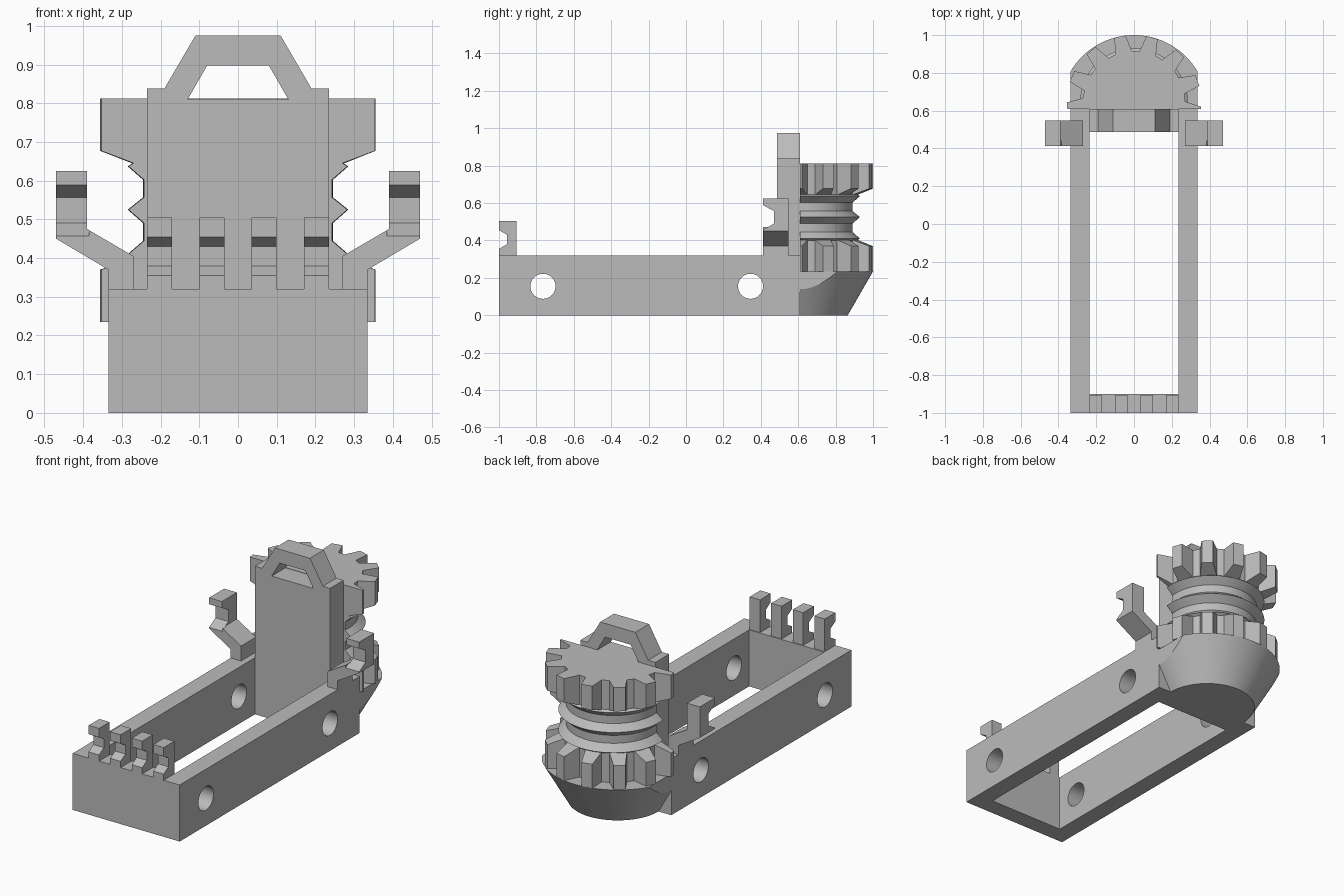
import bpy, bmesh, math
from mathutils import Vector, Matrix

if "Cube" in bpy.data.objects:
    bpy.data.objects.remove(bpy.data.objects["Cube"], do_unlink=True)

grey = bpy.data.materials.new("plain_grey")
grey.use_nodes = True
COLOUR = (0.5, 0.5, 0.5, 1)
grey.diffuse_color = COLOUR
grey.node_tree.nodes["Principled BSDF"].inputs["Base Color"].default_value = COLOUR

BACK = 0.61       # rear face of the upright plate
SPOOL_Y = 0.645   # axis of the spool and its teeth


def finish(name, bm):
    bmesh.ops.recalc_face_normals(bm, faces=bm.faces[:])
    mesh = bpy.data.meshes.new(name)
    bm.to_mesh(mesh)
    bm.free()
    mesh.materials.append(grey)
    obj = bpy.data.objects.new(name, mesh)
    bpy.context.collection.objects.link(obj)
    return obj


def prism(name, points, axis, start, end):
    """Extrude a 2D outline along x, y or z."""
    bm = bmesh.new()
    place = {"x": lambda p, t: (t, p[0], p[1]),
             "y": lambda p, t: (p[0], t, p[1]),
             "z": lambda p, t: (p[0], p[1], t)}[axis]
    face = bm.faces.new([bm.verts.new(place(p, start)) for p in points])
    move = Vector(place((0, 0), end - start))
    out = bmesh.ops.extrude_face_region(bm, geom=[face])
    bmesh.ops.translate(bm, vec=move, verts=[v for v in out["geom"] if isinstance(v, bmesh.types.BMVert)])
    return finish(name, bm)


def rect(a0, b0, a1, b1):
    return [(a0, b0), (a1, b0), (a1, b1), (a0, b1)]


def circle(cx, cy, r, n=48):
    return [(cx + r * math.cos(math.tau * i / n), cy + r * math.sin(math.tau * i / n)) for i in range(n)]


def cut(obj, cutter):
    mod = obj.modifiers.new("cut", "BOOLEAN")
    mod.operation, mod.solver, mod.object = "DIFFERENCE", "EXACT", cutter
    bpy.context.view_layer.objects.active = obj
    bpy.ops.object.modifier_apply(modifier=mod.name)
    bpy.data.objects.remove(cutter, do_unlink=True)


def smooth(obj):
    bpy.ops.object.select_all(action="DESELECT")
    obj.select_set(True)
    bpy.context.view_layer.objects.active = obj
    bpy.ops.object.shade_smooth_by_angle(angle=math.radians(25))


def trim(bm, point, normal):
    """Remove everything on the normal side of a plane and cap the cut."""
    out = bmesh.ops.bisect_plane(bm, geom=bm.verts[:] + bm.edges[:] + bm.faces[:], dist=1e-5,
                                 plane_co=point, plane_no=normal, clear_outer=True)
    edges = [e for e in out["geom_cut"] if isinstance(e, bmesh.types.BMEdge) and e.is_boundary]
    if edges:
        bmesh.ops.contextual_create(bm, geom=edges)


def lathe(profile, centre_y, n=72):
    """Closed turned solid around a vertical axis."""
    bm = bmesh.new()
    rings = [[bm.verts.new((x, y, z)) for x, y in circle(0, centre_y, r, n)] for r, z in profile]
    for low, high in zip(rings, rings[1:]):
        for i in range(n):
            j = (i + 1) % n
            bm.faces.new((low[i], low[j], high[j], high[i]))
    bm.faces.new(rings[0][::-1])
    bm.faces.new(rings[-1])
    return bm


# Open rectangular frame with round holes through its side rails
frame = prism("frame", rect(-0.335, -1, 0.335, BACK), "z", 0, 0.32)
cut(frame, prism("frame_opening", rect(-0.235, -0.9, 0.235, 0.487), "z", -0.1, 0.5))
for y in (-0.765, 0.345):
    cut(frame, prism("rail_hole", circle(y, 0.155, 0.067), "x", -0.5, 0.5))
smooth(frame)

# Upright plate with a trapezoid carrying handle
half = [(0.235, 0.32), (0.235, 0.838), (0.19, 0.838), (0.11, 0.975)]
plate = prism("upright_plate", half + [(-x, z) for x, z in half[::-1]], "y", 0.487, BACK)
grip = [(0.13, 0.81), (0.08, 0.897)]
cut(plate, prism("grip_opening", grip + [(-x, z) for x, z in grip[::-1]], "y", 0.4, 0.7))

# Row of notched hooks on the front wall
hook = [(-1, 0.32), (-0.905, 0.32), (-0.905, 0.505), (-1, 0.505),
        (-1, 0.455), (-0.957, 0.43), (-0.957, 0.38), (-1, 0.355)]
for i in range(4):
    x = -0.235 + i * 0.135
    prism(f"front_hook_{i + 1}", hook, "x", x, x + 0.065)

# Bent side arms, each notched at the front
arm = [(0.27, 0.32), (0.335, 0.32), (0.335, 0.37), (0.47, 0.45), (0.47, 0.625),
       (0.39, 0.625), (0.39, 0.475), (0.27, 0.405)]
notch = [(0.38, 0.607), (0.41, 0.59), (0.47, 0.557), (0.47, 0.49), (0.41, 0.455), (0.38, 0.438)]
for side, s in (("left", 1), ("right", -1)):
    obj = prism(side + "_arm", [(s * x, z) for x, z in arm], "y", 0.413, 0.547)
    cut(obj, prism("arm_notch", notch, "x", s * 0.385, s * 0.6))

# Tapered rear base, flattened at the sides
bm = lathe([(0.255, 0), (0.39, 0.235)], BACK, 96)
trim(bm, (0, BACK, 0), (0, -1, 0))
for s in (1, -1):
    trim(bm, (s * 0.335, 0, 0), (s, 0, 0))
smooth(finish("rear_base", bm))

# Half spool with a ridge round its waist
lower = [(0.27, 0.235), (0.27, 0.4), (0.285, 0.41), (0.245, 0.445), (0.245, 0.49)]
bm = lathe(lower + [(0.285, 0.525)] + [(r, 1.047 - z) for r, z in lower[::-1]], SPOOL_Y)
trim(bm, (0, BACK, 0), (0, -1, 0))
smooth(finish("spool", bm))


# Rings of tapered teeth above and below the waist
def teeth(name, outline, count=13, first=102):
    bm = bmesh.new()
    for k in range(count):
        angle = first + 360 * k / count
        if 194 < angle % 360 < 346:
            continue
        sides = []
        for s in (-1, 1):
            sides.append([bm.verts.new((r, s * (0.048 if r < 0.3 else 0.03), z)) for r, z in outline])
        a, b = sides
        bm.faces.new(a)
        bm.faces.new(b[::-1])
        for i in range(len(a)):
            j = (i + 1) % len(a)
            bm.faces.new((a[i], b[i], b[j], a[j]))
        turn = Matrix.Translation((0, SPOOL_Y, 0)) @ Matrix.Rotation(math.radians(angle), 4, "Z")
        bmesh.ops.transform(bm, matrix=turn, verts=a + b)
    out = bmesh.ops.bisect_plane(bm, geom=bm.verts[:] + bm.edges[:] + bm.faces[:], dist=1e-5,
                                 plane_co=(0, BACK, 0), plane_no=(0, -1, 0), clear_outer=True)
    bmesh.ops.holes_fill(bm, edges=[e for e in bm.edges if e.is_boundary])
    finish(name, bm)


tooth = [(0.25, 0.235), (0.355, 0.235), (0.355, 0.37), (0.25, 0.41)]
teeth("lower_teeth", tooth)
teeth("upper_teeth", [(r, 1.047 - z) for r, z in tooth])
